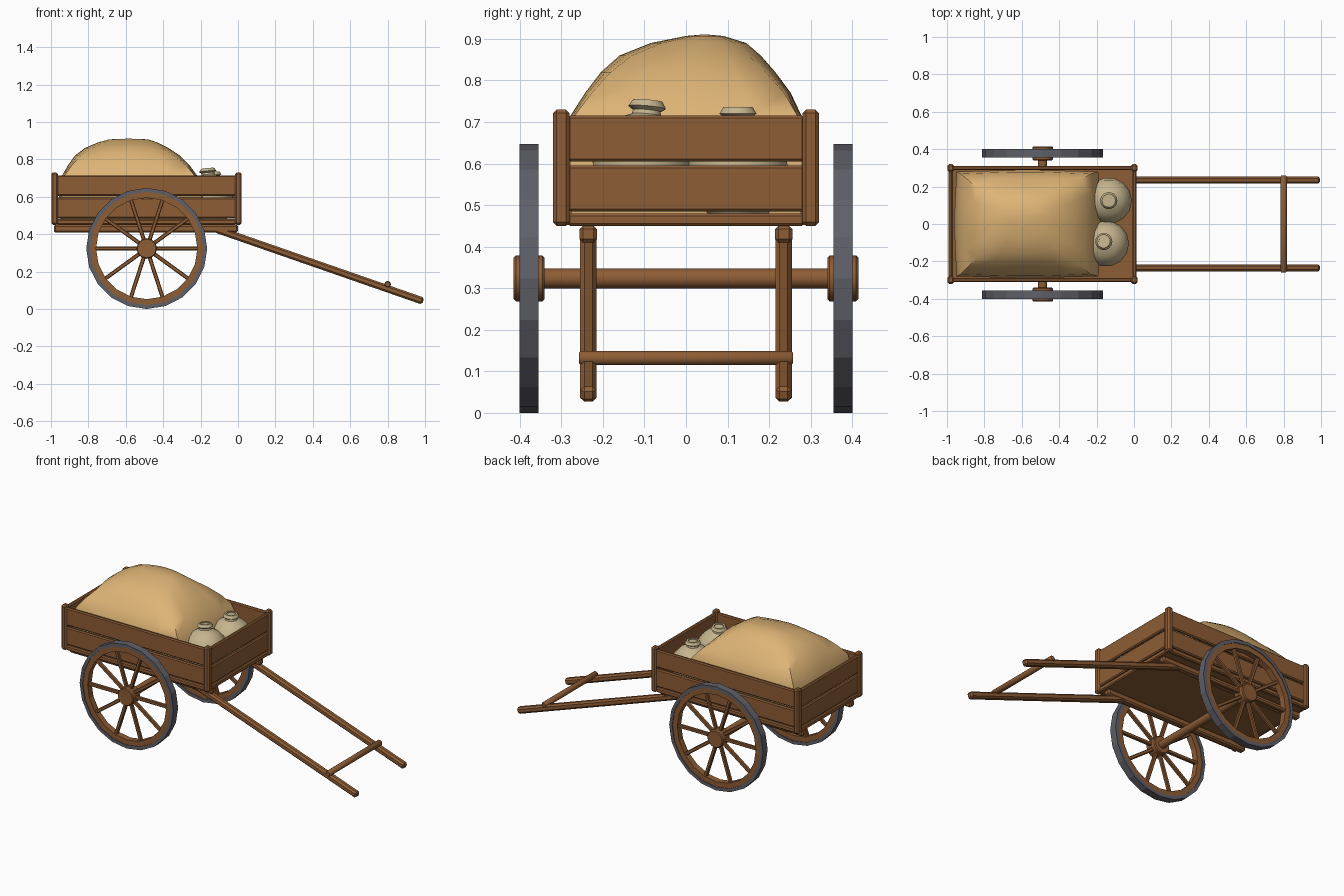
import bpy, bmesh, math
from mathutils import Vector, Matrix

if "Cube" in bpy.data.objects:
    bpy.data.objects.remove(bpy.data.objects["Cube"])


def material(name, rgb):
    m = bpy.data.materials.new(name)
    m.diffuse_color = (*rgb, 1)
    m.use_nodes = True
    m.node_tree.nodes["Principled BSDF"].inputs["Base Color"].default_value = m.diffuse_color
    return m


WOOD = material("brown wood", (0.27, 0.109, 0.036))
HAY = material("straw tan", (0.73, 0.456, 0.18))
CLAY = material("pale clay", (0.56, 0.46, 0.27))
IRON = material("grey iron", (0.115, 0.115, 0.14))


def finish(bm, name, mat, smooth=None):
    bmesh.ops.recalc_face_normals(bm, faces=bm.faces)
    me = bpy.data.meshes.new(name)
    bm.to_mesh(me)
    bm.free()
    me.materials.append(mat)
    ob = bpy.data.objects.new(name, me)
    bpy.context.collection.objects.link(ob)
    if smooth:
        bpy.ops.object.select_all(action='DESELECT')
        ob.select_set(True)
        bpy.context.view_layer.objects.active = ob
        bpy.ops.object.shade_smooth_by_angle(angle=math.radians(smooth))
    return ob


def box(name, lo, hi, bevel=0.006, matrix=None):
    """Bevelled block between two corners, optionally moved by a matrix."""
    lo, hi = Vector(lo), Vector(hi)
    bm = bmesh.new()
    bmesh.ops.create_cube(bm, size=1)
    for v in bm.verts:
        v.co = (lo + hi) / 2 + Vector([a * b for a, b in zip(v.co, hi - lo)])
    if bevel:
        bmesh.ops.bevel(bm, geom=bm.edges[:], offset=bevel, segments=1, affect='EDGES')
    if matrix:
        bm.transform(matrix)
    return finish(bm, name, WOOD)


def beam(name, a, b, w, bevel=0.01):
    """Square beam from point a to point b."""
    a, b = Vector(a), Vector(b)
    d = b - a
    m = Matrix.Translation(a) @ d.to_track_quat('X', 'Z').to_matrix().to_4x4()
    return box(name, (0, -w / 2, -w / 2), (d.length, w / 2, w / 2), bevel, m)


def lathe(name, profile, mat, n, matrix, closed=False, smooth=None):
    """Spin (radius, height) pairs around z; closed makes a ring section."""
    bm = bmesh.new()
    rings = [[bm.verts.new((r * math.cos(2 * math.pi * i / n),
                            r * math.sin(2 * math.pi * i / n), h)) for i in range(n)]
             for r, h in profile]
    pairs = list(zip(rings, rings[1:]))
    if closed:
        pairs.append((rings[-1], rings[0]))
    else:
        bm.faces.new(rings[0])
        bm.faces.new(rings[-1])
    for p, q in pairs:
        for i in range(n):
            j = (i + 1) % n
            bm.faces.new((p[i], p[j], q[j], q[i]))
    bm.transform(matrix)
    return finish(bm, name, mat, smooth)


# Box: floor, corner posts, sills and two rows of planks
box("floor", (-0.975, -0.29, 0.452), (-0.005, 0.29, 0.478), 0)
for x in (-0.98, 0.002):
    end = "front" if x > -0.5 else "rear"
    for s in (-1, 1):
        box(end + "_corner_post", (x - 0.018, s * 0.3 - 0.02, 0.45),
            (x + 0.018, s * 0.3 + 0.02, 0.73), 0.009)
    for z0, z1 in ((0.45, 0.48), (0.485, 0.595), (0.605, 0.715)):
        box(end + "_plank", (x - 0.011, -0.285, z0), (x + 0.011, 0.285, z1))
for s in (-1, 1):
    for z0, z1 in ((0.45, 0.48), (0.485, 0.595), (0.605, 0.715)):
        box("side_plank", (-0.97, s * 0.3 - 0.011, z0), (-0.01, s * 0.3 + 0.011, z1))
    # Under-floor rails and pulling shafts
    box("floor_rail", (-0.985, s * 0.235 - 0.021, 0.41), (0.0, s * 0.235 + 0.021, 0.45), 0.008)
    beam("pulling_shaft", (-0.12, s * 0.235, 0.428), (0.99, s * 0.235, 0.042), 0.039)

# Handle crossbar and axle
TURN = Matrix.Rotation(-math.pi / 2, 4, 'X')
lathe("handle_crossbar", [(0.013, -0.258), (0.018, -0.252), (0.018, 0.252), (0.013, 0.258)],
      WOOD, 10, Matrix.Translation((0.8, 0, 0.132)) @ TURN, smooth=40)
HUB = Vector((-0.488, 0, 0.3235))
lathe("axle", [(0.024, -0.36), (0.024, 0.36)], WOOD, 12,
      Matrix.Translation(HUB) @ TURN, smooth=40)

# Wheels
for s in (-1, 1):
    m = Matrix.Translation(HUB + Vector((0, s * 0.3775, 0))) @ TURN
    lathe("wheel_tyre", [(0.3235, -0.023), (0.3235, 0.023), (0.303, 0.023), (0.303, -0.023)],
          IRON, 20, m, True)
    lathe("wheel_rim", [(0.304, -0.019), (0.304, 0.019), (0.271, 0.019), (0.271, -0.019)],
          WOOD, 20, m, True)
    lathe("wheel_hub", [(0.05, -0.037), (0.055, -0.032), (0.055, 0.032), (0.05, 0.037)],
          WOOD, 12, m, smooth=35)
    for i in range(10):
        a = 2 * math.pi * i / 10
        d = Vector((math.cos(a), 0, math.sin(a)))
        c = HUB + Vector((0, s * 0.3775, 0))
        beam("wheel_spoke", c + d * 0.04, c + d * 0.28, 0.021, 0.004)

# Hay heap: rounded rectangles stacked upward (z, x0, x1, y0, y1, roundness)
layers = [(0.48, -0.95, -0.19, -0.285, 0.285, 0.1), (0.63, -0.96, -0.18, -0.288, 0.288, 0.1),
          (0.715, -0.94, -0.22, -0.278, 0.278, 0.12), (0.77, -0.908, -0.26, -0.243, 0.252, 0.22),
          (0.82, -0.872, -0.31, -0.205, 0.215, 0.38), (0.86, -0.82, -0.37, -0.16, 0.18, 0.6),
          (0.89, -0.75, -0.43, -0.085, 0.145, 0.8), (0.907, -0.69, -0.48, 0.0, 0.09, 1.0)]
bm = bmesh.new()
N, rings = 24, []
for z, x0, x1, y0, y1, rnd in layers:
    ring = []
    for i in range(N):
        a = 2 * math.pi * (i + 0.0) / N
        c, s = math.cos(a), math.sin(a)
        k = rnd + (1 - rnd) / max(abs(c), abs(s))
        ring.append(bm.verts.new(((x0 + x1) / 2 + c * k * (x1 - x0) / 2,
                                  (y0 + y1) / 2 + s * k * (y1 - y0) / 2, z)))
    rings.append(ring)
for p, q in zip(rings, rings[1:]):
    for i in range(N):
        j = (i + 1) % N
        bm.faces.new((p[i], p[j], q[j], q[i]))
bm.faces.new(rings[0])
peak = bm.verts.new((-0.585, 0.045, 0.911))
for i in range(N):
    bm.faces.new((rings[-1][i], rings[-1][(i + 1) % N], peak))
finish(bm, "hay_heap", HAY, 50)

# Clay jars with collars and stoppers, one slightly taller and tilted
jar = [(0.075, 0), (0.112, 0.05), (0.124, 0.11), (0.112, 0.165), (0.075, 0.205), (0.036, 0.222),
       (0.034, 0.232), (0.046, 0.24), (0.036, 0.256), (0.026, 0.256), (0.026, 0.25)]
for x, y, z, tilt in ((-0.135, 0.125, 0.48, 0), (-0.14, -0.115, 0.497, 0.09)):
    lathe("clay_jar", jar, CLAY, 14, Matrix.Translation((x, y, z))
          @ Matrix.Rotation(-tilt, 4, 'X') @ Matrix.Rotation(-tilt, 4, 'Y'), smooth=40)
